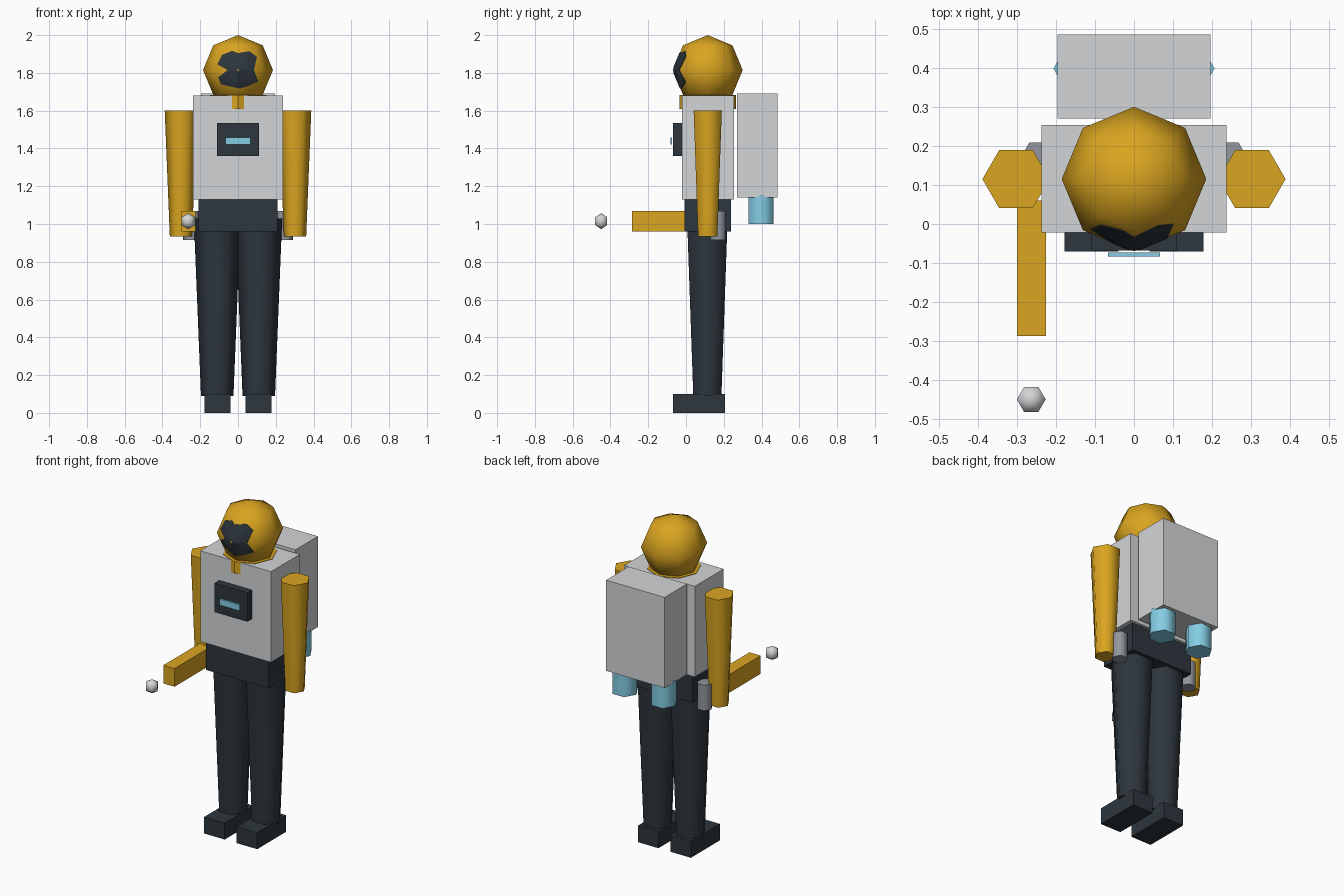
import bpy, bmesh
from math import sin, cos, pi, radians

cube = bpy.data.objects.get("Cube")
if cube:
    bpy.data.objects.remove(cube, do_unlink=True)


def material(name, *srgb):
    linear = [((c / 255 + 0.055) / 1.055) ** 2.4 for c in srgb] + [1]
    mat = bpy.data.materials.new(name)
    mat.use_nodes = True
    mat.diffuse_color = linear
    mat.node_tree.nodes["Principled BSDF"].inputs["Base Color"].default_value = linear
    return mat


gold = material("gold", 218, 165, 32)
dark = material("dark slate", 45, 54, 61)
pale = material("pale grey", 211, 213, 215)
steel = material("steel grey", 146, 150, 158)
cyan = material("sky cyan", 132, 205, 228)


def finish(name, bm, mat, smooth=0):
    bmesh.ops.recalc_face_normals(bm, faces=bm.faces)
    mesh = bpy.data.meshes.new(name)
    bm.to_mesh(mesh)
    bm.free()
    ob = bpy.data.objects.new(name, mesh)
    bpy.context.collection.objects.link(ob)
    mesh.materials.append(mat)
    if smooth:
        bpy.ops.object.select_all(action='DESELECT')
        ob.select_set(True)
        bpy.context.view_layer.objects.active = ob
        bpy.ops.object.shade_smooth_by_angle(angle=radians(smooth))
    return ob


def box(name, mat, x, y, z):
    """Box from (low, high) pairs."""
    bm = bmesh.new()
    bmesh.ops.create_cube(bm, size=1)
    for v in bm.verts:
        v.co = [a + (b - a) * (c + 0.5) for c, (a, b) in zip(v.co, (x, y, z))]
    return finish(name, bm, mat)


def lathe(name, mat, x, y, profile, sides=6, smooth=65):
    """Turned solid; profile holds (radius, z), radius 0 makes a pole."""
    bm = bmesh.new()
    rings = []
    for r, z in profile:
        count = sides if r else 1
        rings.append([bm.verts.new((x + r * cos(2 * pi * i / sides),
                                    y + r * sin(2 * pi * i / sides), z))
                      for i in range(count)])
    for low, high in zip(rings, rings[1:]):
        for i in range(sides):
            j = (i + 1) % sides
            corners = [low[i % len(low)], low[j % len(low)],
                       high[j % len(high)], high[i % len(high)]]
            bm.faces.new(list(dict.fromkeys(corners)))
    for ring in (rings[0], rings[-1]):
        if len(ring) > 1:
            bm.faces.new(ring)
    return finish(name, bm, mat, smooth)


def ball(name, mat, x, y, z, r, sides, rings):
    arc = [(r * sin(pi * i / rings) if 0 < i < rings else 0, z - r * cos(pi * i / rings))
           for i in range(rings + 1)]
    return lathe(name, mat, x, y, arc, sides, 80)


MID = 0.115  # depth of the body's centre line

# Trunk, backpack and collar
box("torso", pale, (-0.237, 0.237), (-0.022, 0.254), (1.13, 1.68))
box("backpack", pale, (-0.196, 0.196), (0.27, 0.485), (1.14, 1.69))
box("pelvis", dark, (-0.21, 0.21), (-0.008, 0.237), (0.96, 1.13))
lathe("collar", gold, 0, MID, [(0.15, 1.61), (0.15, 1.683)], 8, 30)

# Chest unit with its lit screen
box("chest_panel", dark, (-0.11, 0.11), (-0.068, -0.02), (1.36, 1.535))
box("chest_screen", cyan, (-0.067, 0.067), (-0.083, -0.073), (1.42, 1.457))

# Limbs and paired gear
for side, s in (("left", 1), ("right", -1)):
    lathe(side + "_arm", gold, s * 0.302, MID, [(0.059, 0.935), (0.086, 1.6)])
    lathe(side + "_leg", dark, s * 0.11, MID - 0.002, [(0.086, 0.09), (0.124, 1.03)])
    lathe(side + "_holster", steel, s * 0.245, 0.17, [(0.045, 0.915), (0.045, 1.07)])
    lathe(side + "_thruster", cyan, s * 0.13, 0.398, [(0.076, 1.0), (0.076, 1.15)])
    box(side + "_foot", dark, sorted((s * 0.04, s * 0.178)), (-0.07, 0.207), (0, 0.1))

# Raised hand tool and the ball floating ahead of it
box("hand_tool", gold, (-0.3, -0.225), (-0.287, 0.06), (0.96, 1.07))
ball("floating_ball", pale, -0.263, -0.449, 1.015, 0.0425, 6, 3)

# Head, and a visor cut from a slightly larger copy by a notched outline
ball("head", gold, 0, MID, 1.815, 0.185, 8, 4)
visor = ball("visor", dark, 0, MID, 1.815, 0.188, 8, 4)
outline = [(-0.11, 1.845), (-0.085, 1.895), (-0.03, 1.917), (0, 1.905), (0.06, 1.915),
           (0.1, 1.885), (0.085, 1.815), (0.107, 1.755), (0.055, 1.73), (0.01, 1.717),
           (-0.04, 1.727), (-0.09, 1.74), (-0.105, 1.775), (-0.055, 1.815)]
bm = bmesh.new()
face = bm.faces.new([bm.verts.new((x, -0.067, z)) for x, z in outline])
back = bmesh.ops.extrude_face_region(bm, geom=[face])["geom"]
bmesh.ops.translate(bm, vec=(0, 0.13, 0),
                    verts=[g for g in back if isinstance(g, bmesh.types.BMVert)])
cutter = finish("visor_cutter", bm, dark)
cutter.hide_render = True
cut = visor.modifiers.new("outline", 'BOOLEAN')
cut.operation = 'INTERSECT'
cut.solver = 'EXACT'
cut.object = cutter
bpy.context.view_layer.objects.active = visor
bpy.ops.object.modifier_apply(modifier=cut.name)
bpy.data.objects.remove(cutter, do_unlink=True)
